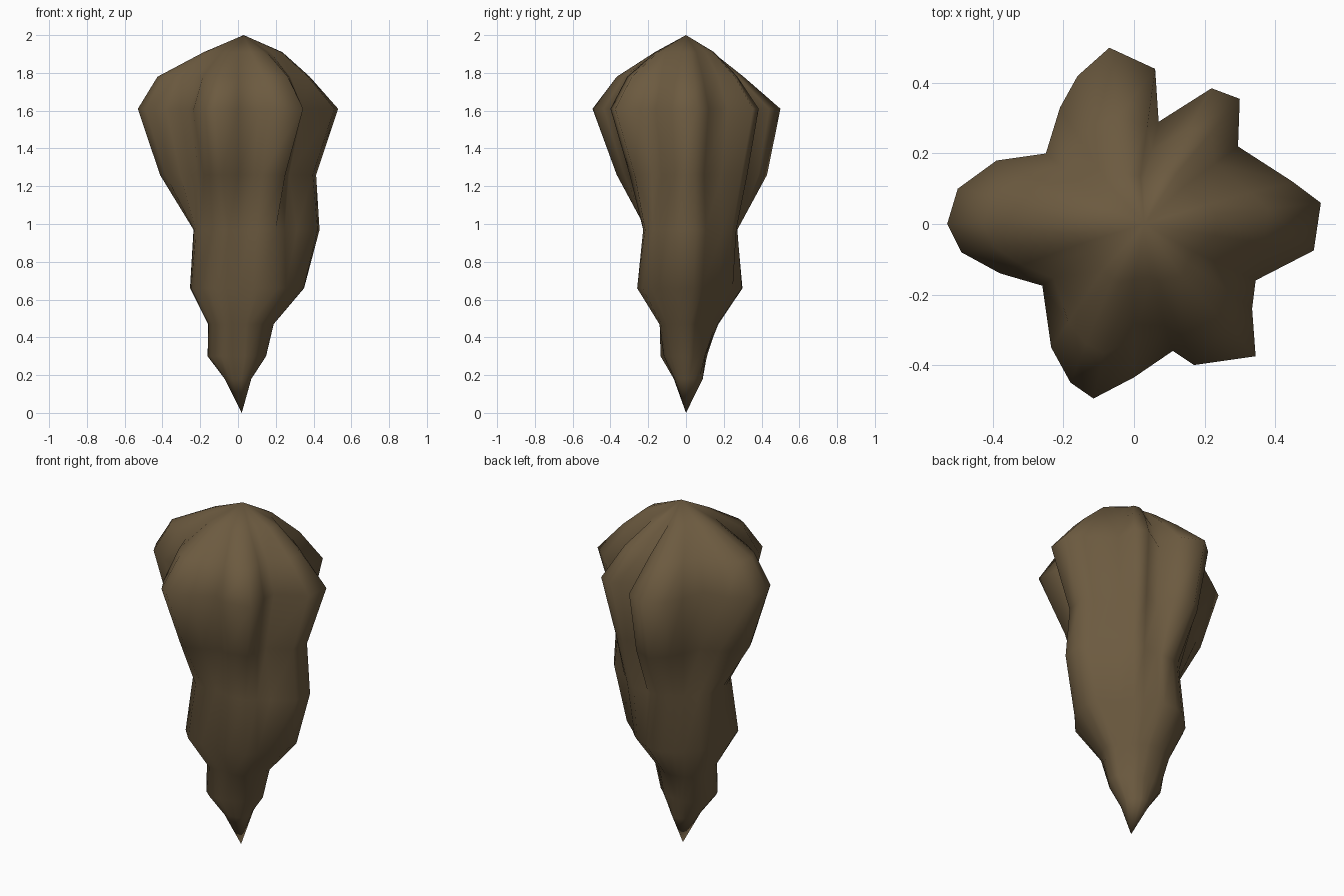
import bpy, bmesh, math

if "Cube" in bpy.data.objects:
    bpy.data.objects.remove(bpy.data.objects["Cube"])

# Widest ring (z = 1.61): six lobes seen from the top, counter-clockwise
OUTLINE = [(.53, .06), (.45, .12), (.295, .22), (.30, .355), (.22, .385), (.07, .29),
           (.06, .44), (-.07, .50), (-.16, .42), (-.21, .33), (-.25, .20), (-.39, .18),
           (-.50, .10), (-.53, .0), (-.49, -.08), (-.38, -.14), (-.26, -.175),
           (-.235, -.35), (-.18, -.45), (-.115, -.495), (0, -.435), (.11, -.36),
           (.17, -.40), (.345, -.375), (.335, -.24), (.345, -.16), (.51, -.075)]

# Lower, rounder rings: radius toward E, NE, N, NW, W, SW, S, SE
LOWER = [(.18, (.07, .08, .09, .08, .07, .08, .06, .07)),
         (.30, (.15, .12, .10, .14, .16, .17, .12, .13)),
         (.47, (.19, .15, .17, .19, .155, .17, .13, .175)),
         (.66, (.35, .28, .30, .28, .25, .29, .25, .31)),
         (.97, (.43, .32, .27, .25, .23, .25, .20, .29))]
# Upper rings: scale of the outline in the same directions, and roundness
UPPER = [(1.26, (.80, .83, .88, .82, .80, .78, .75, .74), .15),
         (1.61, (1,) * 8, 0),
         (1.78, (.75, .74, .62, .74, .84, .79, .76, .79), .25),
         (1.91, (.50, .42, .30, .35, .38, .37, .36, .43), .6)]


def around(values, a):
    """Smoothly interpolate eight compass values at angle a."""
    t = (a / (math.pi / 4)) % 8
    i = int(t) % 8
    f = t - int(t)
    f = f * f * (3 - 2 * f)
    return values[i] * (1 - f) + values[(i + 1) % 8] * f


polar = [(math.atan2(y, x), math.hypot(x, y)) for x, y in OUTLINE]
mean = sum(r for _, r in polar) / len(polar)

bm = bmesh.new()


def ring(z, radius):
    return [bm.verts.new((radius(a, r) * math.cos(a), radius(a, r) * math.sin(a), z))
            for a, r in polar]


# Body rings, bottom to top; the flutes fade toward the root tip
rings = []
for z, vals in LOWER:
    flute = .12 * min(1, z)
    rings.append(ring(z, lambda a, r: around(vals, a) * (1 + flute * (r / mean - 1))))
for z, vals, rnd in UPPER:
    rings.append(ring(z, lambda a, r: around(vals, a) * (r * (1 - rnd) + mean * rnd)))

n = len(polar)
for lo, hi in zip(rings, rings[1:]):
    for i in range(n):
        j = (i + 1) % n
        bm.faces.new((lo[i], lo[j], hi[j], hi[i]))

# Pointed tip and crown
tip = bm.verts.new((.02, 0, 0))
crown = bm.verts.new((.03, 0, 2))
for i in range(n):
    j = (i + 1) % n
    bm.faces.new((rings[0][j], rings[0][i], tip))
    bm.faces.new((rings[-1][i], rings[-1][j], crown))
bmesh.ops.recalc_face_normals(bm, faces=bm.faces)
for f in bm.faces:
    f.smooth = True

mesh = bpy.data.meshes.new("fluted_root")
bm.to_mesh(mesh)
bm.free()
brown = bpy.data.materials.new("earth brown")
brown.diffuse_color = (.15, .103, .051, 1)
brown.use_nodes = True
brown.node_tree.nodes["Principled BSDF"].inputs["Base Color"].default_value = brown.diffuse_color
mesh.materials.append(brown)
obj = bpy.data.objects.new("fluted_root", mesh)
bpy.context.collection.objects.link(obj)
